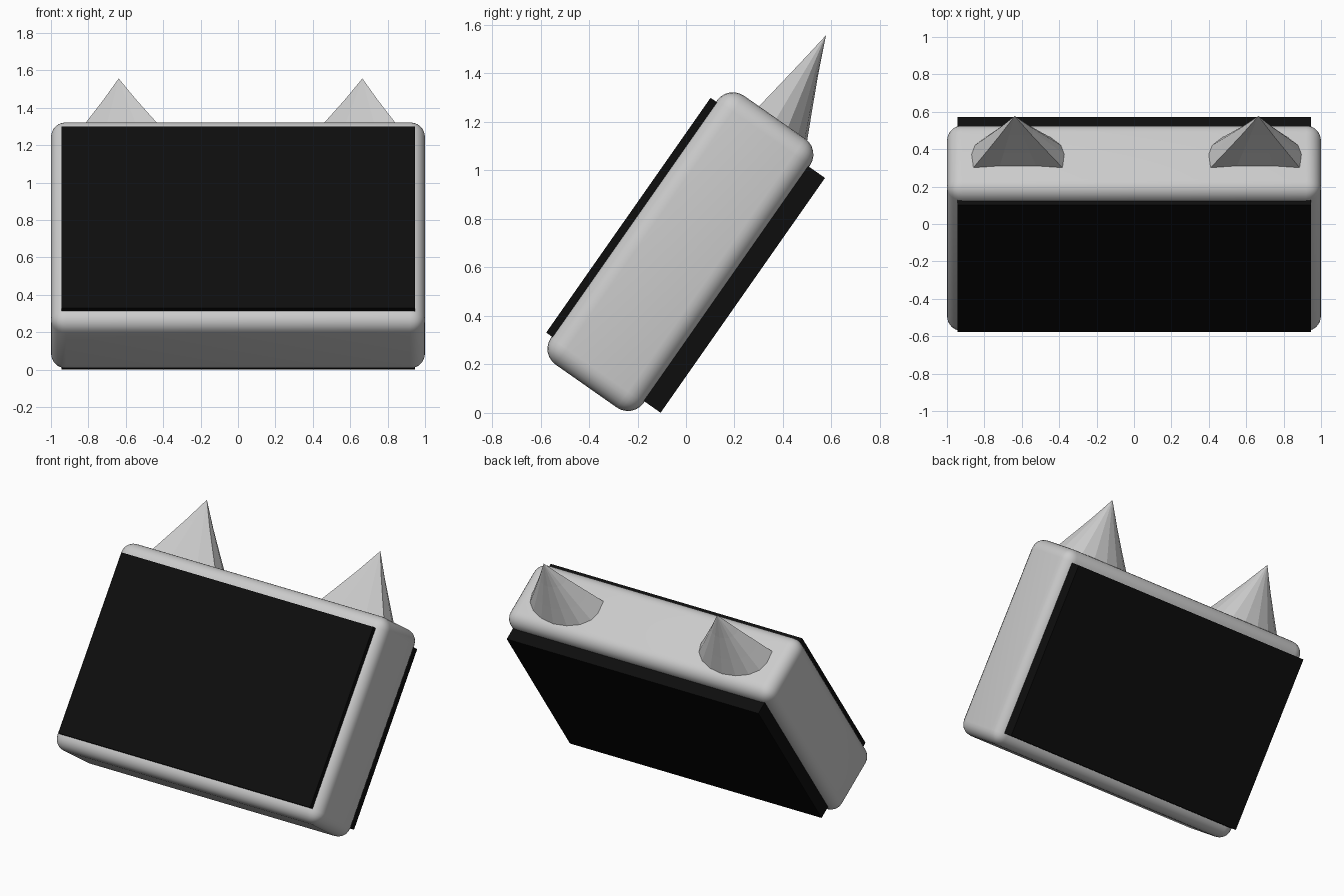
import bpy, bmesh
from math import sin, cos, pi, radians
from mathutils import Matrix

if "Cube" in bpy.data.objects:
    bpy.data.objects.remove(bpy.data.objects["Cube"])

# Everything is built upright, then leaned back 35 degrees
TILT = Matrix.Translation((0, -0.023, 0.665)) @ Matrix.Rotation(radians(-35), 4, 'X')

black = bpy.data.materials.new("black")
black.diffuse_color = (0.004, 0.004, 0.004, 1)
black.use_nodes = True
black.node_tree.nodes["Principled BSDF"].inputs["Base Color"].default_value = black.diffuse_color


def make_object(name, bm, mat=None):
    bmesh.ops.recalc_face_normals(bm, faces=bm.faces[:])
    bm.transform(TILT)
    mesh = bpy.data.meshes.new(name)
    bm.to_mesh(mesh)
    bm.free()
    ob = bpy.data.objects.new(name, mesh)
    bpy.context.collection.objects.link(ob)
    if mat:
        mesh.materials.append(mat)
    return ob


def box(name, x, y0, y1, z, bevel=0, mat=None):
    bm = bmesh.new()
    bmesh.ops.create_cube(bm, size=1)
    for v in bm.verts:
        v.co = (v.co.x * 2 * x, y0 if v.co.y < 0 else y1, v.co.z * 2 * z)
    if bevel:
        bmesh.ops.bevel(bm, geom=bm.edges[:], offset=bevel, segments=6,
                        profile=0.5, affect='EDGES')
    return make_object(name, bm, mat)


# Rounded body
body = box("body", 1.0, -0.234, 0.234, 0.677, bevel=0.08)
bpy.context.view_layer.objects.active = body
body.select_set(True)
bpy.ops.object.shade_smooth_by_angle(angle=radians(40))
body.select_set(False)

# Black screen in front and thicker black panel behind
box("screen", 0.945, -0.262, -0.15, 0.591, mat=black)
box("back_panel", 0.945, 0.15, 0.314, 0.591, mat=black)


def ear(name, cx, side):
    # Low-poly half cone: round back, slightly hollow front
    outline = [(0.255 * cos(pi * i / 8), 0.01 + 0.16 * sin(pi * i / 8)) for i in range(9)]
    outline += [(-0.245, -0.08), (-0.1, -0.068), (0.1, -0.068), (0.245, -0.08)]
    apex = (0.018, -0.02)
    bm = bmesh.new()
    rings = []
    for z, s in ((0.65, 1.04), (0.78, 0.71), (0.92, 0.36)):
        rings.append([bm.verts.new((cx + side * (apex[0] + (x - apex[0]) * s),
                                    apex[1] + (y - apex[1]) * s, z)) for x, y in outline])
    tip = bm.verts.new((cx + side * apex[0], apex[1], 1.075))
    n = len(outline)
    for i in range(n):
        j = (i + 1) % n
        for a, b in zip(rings, rings[1:]):
            bm.faces.new((a[i], a[j], b[j], b[i]))
        bm.faces.new((rings[-1][i], rings[-1][j], tip))
    bm.faces.new(rings[0][::-1])
    make_object(name, bm)


ear("ear_left", -0.62, -1)
ear("ear_right", 0.647, 1)
